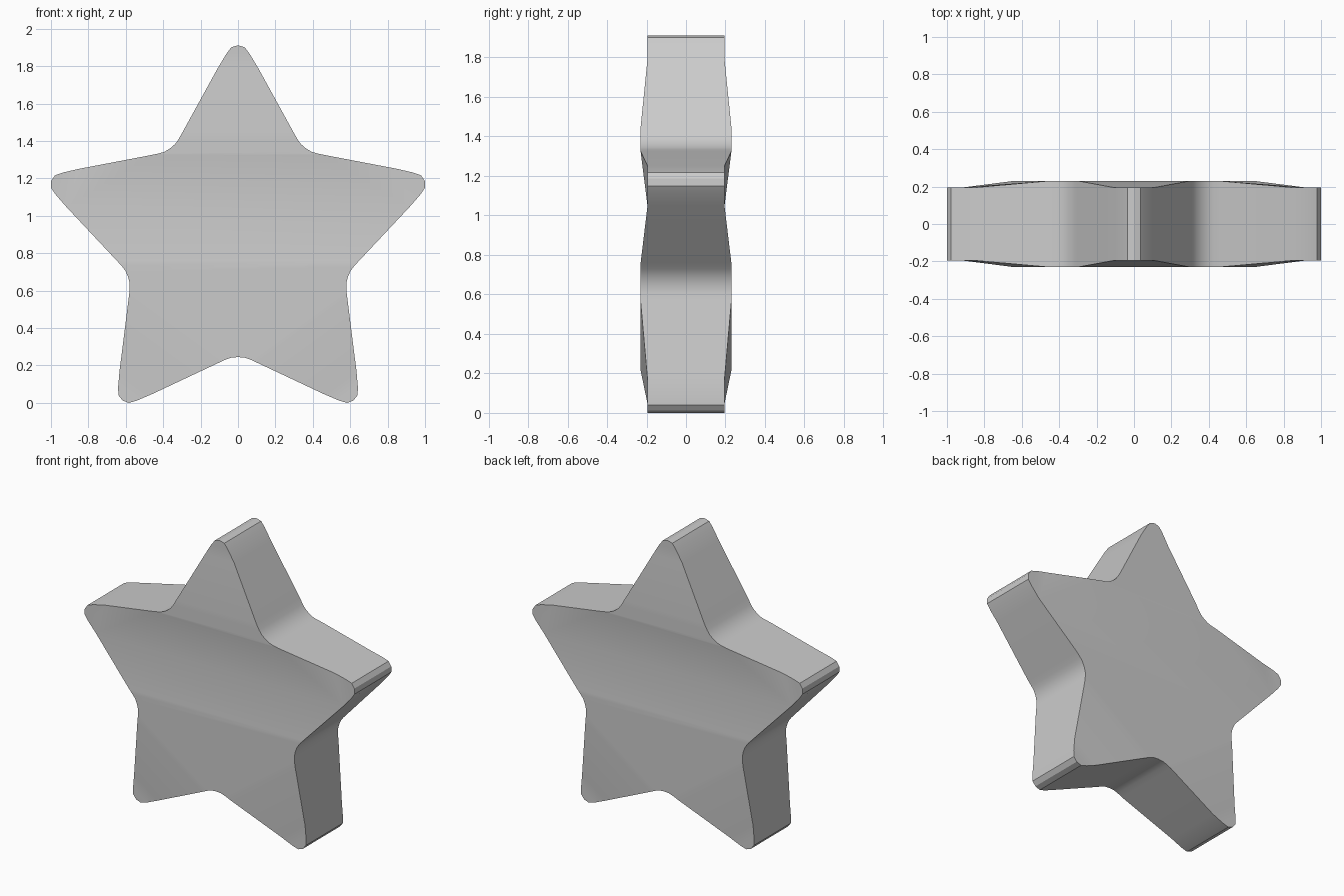
import bpy
import bmesh
from math import sin, cos, pi

cube = bpy.data.objects.get("Cube")
if cube:
    bpy.data.objects.remove(cube, do_unlink=True)

CENTRE_Z = 0.862
TIP_DEPTH, VALLEY_DEPTH = 0.195, 0.23

# Half of each rounded corner: (sideways, outward) from the corner's own axis
TIP = [(0, 1.05), (0.035, 1.04), (0.062, 1.005), (0.107, 0.93)]
VALLEY = [(0, 0.617), (0.035, 0.62), (0.065, 0.63), (0.1, 0.646)]


def corner(half, angle, depth):
    """Mirror the half corner, turn it to its angle (clockwise from the top)."""
    pts = [(-s, r) for s, r in reversed(half[1:])] + half
    return [(s * cos(angle) + r * sin(angle), depth,
             CENTRE_Z + r * cos(angle) - s * sin(angle)) for s, r in pts]


# Outline: seven points per corner, tips and valleys alternating
outline = []
for i in range(5):
    outline += corner(TIP, i * 2 * pi / 5, TIP_DEPTH)
    outline += corner(VALLEY, (i + 0.5) * 2 * pi / 5, VALLEY_DEPTH)
count = len(outline)


def tip(i):
    return [14 * i + k for k in range(7)]


def valley(i):
    return [14 * i + 7 + k for k in range(7)]


T = [tip(i) for i in range(5)]
V = [valley(i) for i in range(5)]

# Flat tip caps, and the raised flats above and below the arms
regions = list(T)
regions.append(V[4] + V[0])
regions.append(V[1] + V[2] + V[3])
# Slopes out to the top point and the two legs
for i in (0, 2, 3):
    regions.append([V[i - 1][-1], T[i][0], T[i][-1], V[i][0]])
# Shallow trough running between the side arms
regions.append([V[4][0], V[0][-1], T[1][-1], T[4][0]])
regions.append([T[1][-1], V[1][0], V[3][-1], T[4][0]])
regions.append([V[0][-1], T[1][0], T[1][-1]])
regions.append([T[4][0], T[4][-1], V[4][0]])

bm = bmesh.new()
front = [bm.verts.new((x, -y, z)) for x, y, z in outline]
back = [bm.verts.new(p) for p in outline]
for region in regions:
    bm.faces.new([front[k] for k in reversed(region)])
    bm.faces.new([back[k] for k in region])
for k in range(count):
    n = (k + 1) % count
    bm.faces.new((front[k], front[n], back[n], back[k]))
bmesh.ops.recalc_face_normals(bm, faces=bm.faces)
mesh = bpy.data.meshes.new("star")
bm.to_mesh(mesh)
bm.free()

star = bpy.data.objects.new("star", mesh)
bpy.context.collection.objects.link(star)

# Plain grey
grey = bpy.data.materials.new("light_grey")
grey.use_nodes = True
colour = (0.6, 0.6, 0.6, 1)
grey.diffuse_color = colour
grey.node_tree.nodes["Principled BSDF"].inputs["Base Color"].default_value = colour
mesh.materials.append(grey)

# Smooth walls and faces, crisp rim
bpy.ops.object.select_all(action='DESELECT')
star.select_set(True)
bpy.context.view_layer.objects.active = star
bpy.ops.object.shade_smooth_by_angle(angle=pi / 6)
